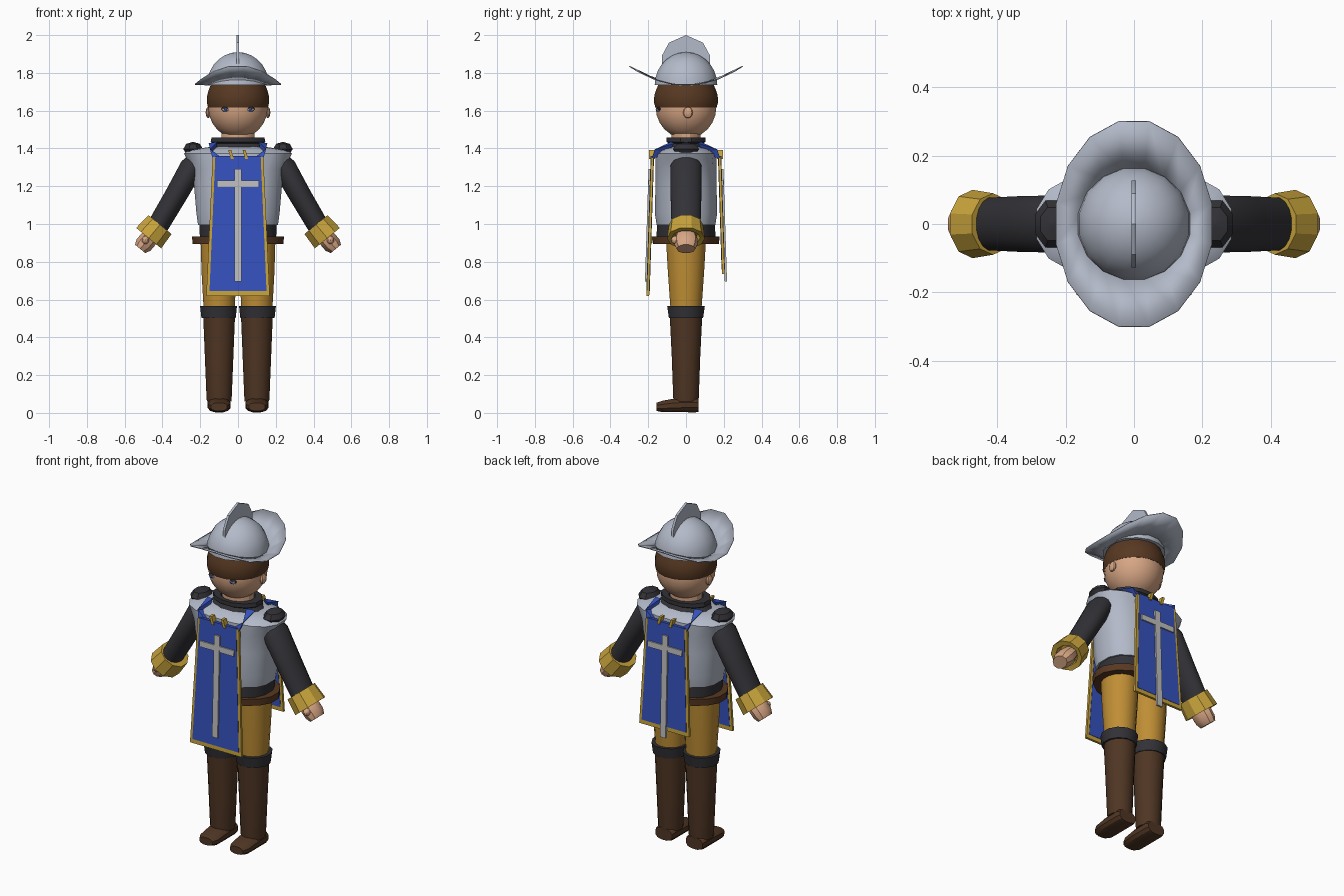
import bpy, bmesh, math
from mathutils import Vector

if "Cube" in bpy.data.objects:
    bpy.data.objects.remove(bpy.data.objects["Cube"])


def colour(name, rgb):
    m = bpy.data.materials.new(name)
    m.diffuse_color = (*rgb, 1)
    m.use_nodes = True
    m.node_tree.nodes["Principled BSDF"].inputs["Base Color"].default_value = m.diffuse_color
    return m


SILVER = colour("steel", (0.45, 0.49, 0.58))
BLACK = colour("charcoal cloth", (0.032, 0.032, 0.038))
BLUE = colour("blue cloth", (0.036, 0.085, 0.52))
GOLD = colour("gold trim", (0.58, 0.37, 0.045))
OCHRE = colour("ochre trousers", (0.52, 0.27, 0.035))
SKIN = colour("skin", (0.68, 0.38, 0.23))
BROWN = colour("dark leather", (0.078, 0.036, 0.017))
HAIR = colour("brown hair", (0.095, 0.04, 0.016))
PALE = colour("pale grey", (0.52, 0.52, 0.52))


def make(name, verts, faces, mat):
    me = bpy.data.meshes.new(name)
    me.from_pydata([tuple(v) for v in verts], [], faces)
    bm = bmesh.new()
    bm.from_mesh(me)
    bmesh.ops.recalc_face_normals(bm, faces=bm.faces)
    bm.to_mesh(me)
    bm.free()
    me.materials.append(mat)
    ob = bpy.data.objects.new(name, me)
    bpy.context.collection.objects.link(ob)
    return ob


def loft(name, rings, mat, n=16, axis=(0, 0, 1), power=2.0, caps=True):
    """Skin rings of (centre, radius across, radius deep) set square to axis."""
    a = Vector(axis).normalized()
    v = Vector((0, 0, 1)) if abs(a.y) > 0.9 else Vector((0, 1, 0))
    u = v.cross(a)
    verts, faces = [], []
    for c, ru, rv in rings:
        for i in range(n):
            t = 2 * math.pi * (i + 0.5) / n
            p, q = math.cos(t), math.sin(t)
            p = math.copysign(abs(p) ** (2 / power), p)
            q = math.copysign(abs(q) ** (2 / power), q)
            verts.append(Vector(c) + u * ru * p + v * rv * q)
    for r in range(len(rings) - 1):
        for i in range(n):
            j = (i + 1) % n
            faces.append((r * n + i, r * n + j, (r + 1) * n + j, (r + 1) * n + i))
    if caps:
        faces += [tuple(range(n)), tuple(range((len(rings) - 1) * n, len(rings) * n))]
    return make(name, verts, faces, mat)


def stack(name, rows, mat, x=0, y=0, **kw):
    """Upright loft from rows of (z, rx, ry)."""
    return loft(name, [((x, y, z), rx, ry) for z, rx, ry in rows], mat, **kw)


def ball(name, c, r, mat, n=20, a0=-90, a1=90, steps=12):
    rows = []
    for k in range(steps + 1):
        t = math.radians(a0 + (a1 - a0) * k / steps)
        w = max(math.cos(t), 0.02)
        rows.append((c[2] + r[2] * math.sin(t), r[0] * w, r[1] * w))
    return stack(name, rows, mat, x=c[0], y=c[1], n=n)


def plate(name, side, z0, z1, w0, w1, off, thick, mat, x=0):
    """Slab following the tilt of the hanging cloth; side -1 front, 1 back."""
    verts = []
    for z, w in ((z0, w0), (z1, w1)):
        y = 0.178 + (1.36 - z) * 0.032 + off
        for dy in (-thick / 2, thick / 2):
            verts += [(x - w, side * (y + dy), z), (x + w, side * (y + dy), z)]
    faces = [(0, 1, 3, 2), (4, 5, 7, 6), (0, 1, 5, 4), (2, 3, 7, 6), (0, 2, 6, 4), (1, 3, 7, 5)]
    return make(name, verts, faces, mat)


# Head, hair and face
ball("head", (0, 0, 1.62), (0.16, 0.163, 0.168), SKIN)
stack("hair", [(1.618, 0.161, 0.164), (1.64, 0.166, 0.171), (1.68, 0.165, 0.17),
               (1.71, 0.157, 0.16), (1.74, 0.145, 0.147)], HAIR, n=20)
for s in (-1, 1):
    ball("ear", (s * 0.158, 0.01, 1.59), (0.014, 0.026, 0.03), SKIN, n=10, steps=6)
    ball("eye_lid", (s * 0.068, -0.143, 1.609), (0.023, 0.012, 0.011), BLACK, n=10, steps=6)
    ball("eye_white", (s * 0.068, -0.147, 1.604), (0.019, 0.011, 0.009), PALE, n=10, steps=6)
    ball("iris", (s * 0.066, -0.152, 1.605), (0.009, 0.009, 0.008), BLUE, n=8, steps=6)

# Helmet: bowl, upswept brim and comb
ball("helmet_bowl", (0, 0, 1.735), (0.167, 0.169, 0.175), SILVER, n=16, a0=0, steps=7)
brim = loft("helmet_brim", [((0, 0, 1.735), 0.155, 0.158), ((0, 0, 1.735), 0.233, 0.306)],
            SILVER, caps=False)
for i, v in enumerate(brim.data.vertices):
    v.co.z += 0.1 * (v.co.y / 0.3) ** 2
sol = brim.modifiers.new("thickness", 'SOLIDIFY')
sol.thickness = 0.005
sol.offset = 0
outline = [(-0.128, 1.83), (-0.128, 1.89), (-0.09, 1.96), (0, 2.0), (0.09, 1.96), (0.128, 1.89), (0.128, 1.83)]
k = len(outline)
make("helmet_comb", [(x, y, z) for x in (-0.008, 0.006) for y, z in outline],
     [tuple(range(k)), tuple(range(k, 2 * k))] +
     [(i, (i + 1) % k, (i + 1) % k + k, i + k) for i in range(k)], SILVER)

# Neck and torso
stack("neck", [(1.38, 0.09, 0.08), (1.48, 0.09, 0.08)], SKIN, n=12)
stack("collar", [(1.395, 0.17, 0.115), (1.425, 0.135, 0.09), (1.435, 0.15, 0.108),
                 (1.458, 0.145, 0.108), (1.458, 0.10, 0.085), (1.42, 0.09, 0.08)], BLACK, n=12)
stack("breastplate", [(0.995, 0.215, 0.158), (1.06, 0.224, 0.168), (1.2, 0.236, 0.164),
                      (1.29, 0.25, 0.163), (1.34, 0.272, 0.165), (1.372, 0.29, 0.162),
                      (1.392, 0.265, 0.135), (1.408, 0.15, 0.10)], SILVER, power=2.5)
stack("tunic_hem", [(0.92, 0.205, 0.16), (1.0, 0.208, 0.155)], BLACK, power=2.3)
stack("belt", [(0.893, 0.245, 0.178), (0.933, 0.248, 0.181)], HAIR, n=16)
plate("belt_buckle", -1, 0.9, 0.935, 0.022, 0.022, -0.006, 0.02, GOLD)

for s in (-1, 1):
    # Sleeve, shoulder puff, cuff and hand
    def arm(x, z):
        return (s * x, 0, z)
    loft("sleeve", [(arm(0.215, 1.345), 0.05, 0.065), (arm(0.245, 1.30), 0.064, 0.085),
                    (arm(0.33, 1.15), 0.06, 0.083), (arm(0.43, 0.98), 0.057, 0.078)],
         BLACK, axis=(s * 0.5, 0, -0.87))
    ball("shoulder_puff", (s * 0.238, 0, 1.397), (0.056, 0.075, 0.038), BLACK, n=8, steps=4)
    down = (s * 0.63, 0, -0.77)
    loft("cuff", [(arm(0.413, 0.997), 0.083, 0.09), (arm(0.473, 0.925), 0.09, 0.1),
                  (arm(0.471, 0.927), 0.06, 0.075), (arm(0.45, 0.95), 0.055, 0.065)],
         GOLD, n=10, axis=down)
    loft("hand", [(arm(0.43, 0.97), 0.035, 0.045), (arm(0.475, 0.918), 0.05, 0.062),
                  (arm(0.50, 0.889), 0.05, 0.06), (arm(0.518, 0.868), 0.037, 0.05)],
         SKIN, n=10, axis=down)
    ball("thumb", (s * 0.49, -0.055, 0.915), (0.02, 0.025, 0.022), SKIN, n=10, steps=6)

    # Leg, boot and shoe
    stack("trouser_leg", [(0.54, 0.083, 0.083), (0.75, 0.095, 0.098), (0.92, 0.1, 0.108)],
          OCHRE, x=s * 0.1)
    stack("boot_turnover", [(0.503, 0.094, 0.094), (0.565, 0.101, 0.103), (0.565, 0.08, 0.08),
                            (0.55, 0.08, 0.08)], BLACK, x=s * 0.103, n=12)
    stack("boot_shaft", [(0.06, 0.066, 0.067), (0.08, 0.068, 0.069), (0.3, 0.077, 0.077),
                         (0.52, 0.086, 0.088)], BROWN, x=s * 0.1)
    loft("boot_foot", [((s * 0.1, 0.066, 0.04), 0.055, 0.035), ((s * 0.1, 0.05, 0.042), 0.062, 0.04),
                       ((s * 0.1, -0.06, 0.04), 0.063, 0.037), ((s * 0.1, -0.125, 0.034), 0.06, 0.031),
                       ((s * 0.1, -0.157, 0.032), 0.043, 0.022)],
         BROWN, n=12, axis=(0, -1, 0), power=2.6)

# Hanging cloth panels with trim and cross, front and back
for side, foot, tag in ((-1, 0.62, "front"), (1, 0.735, "back")):
    def half(z):
        return 0.134 + (1.36 - z) * 0.046
    plate(tag + "_panel_trim", side, foot, 1.355, half(foot), half(1.355), 0, 0.014, GOLD)
    plate(tag + "_panel_cloth", side, foot + 0.024, 1.36, half(foot) - 0.017,
          half(1.36) - 0.014, 0, 0.018, BLUE)
    low = 0.695
    plate(tag + "_cross_upright", side, low, 1.29, 0.018, 0.018, 0.012, 0.012, PALE)
    plate(tag + "_cross_arm", side, 1.197, 1.231, 0.112, 0.112, 0.0115, 0.011, PALE)
    for s in (-1, 1):
        # Pointed cloth strap running from panel corner to collar
        make(tag + "_strap", [(s * 0.085, side * 0.18, 1.35), (s * 0.134, side * 0.182, 1.345),
                              (s * 0.148, side * 0.165, 1.395), (s * 0.11, side * 0.08, 1.435),
                              (s * 0.155, side * 0.06, 1.428), (s * 0.12, side * 0.10, 1.37)],
             [(0, 1, 2), (0, 2, 5), (1, 2, 5), (0, 1, 5), (2, 3, 4), (2, 3, 5), (2, 4, 5), (3, 4, 5)], BLUE)
        # Small slanted clasp at the panel top
        make(tag + "_clasp", [(s * 0.038 + d + e, side * y, z) for y in (0.165, 0.195)
                              for d, z in ((0.008, 1.345), (-0.006, 1.392)) for e in (-0.008, 0.008)],
             [(0, 1, 3, 2), (4, 5, 7, 6), (0, 1, 5, 4), (2, 3, 7, 6), (0, 2, 6, 4), (1, 3, 7, 5)], GOLD)

# Smooth shading that keeps the hard edges
bpy.ops.object.select_all(action='SELECT')
bpy.context.view_layer.objects.active = brim
bpy.ops.object.shade_smooth_by_angle(angle=math.radians(32))
